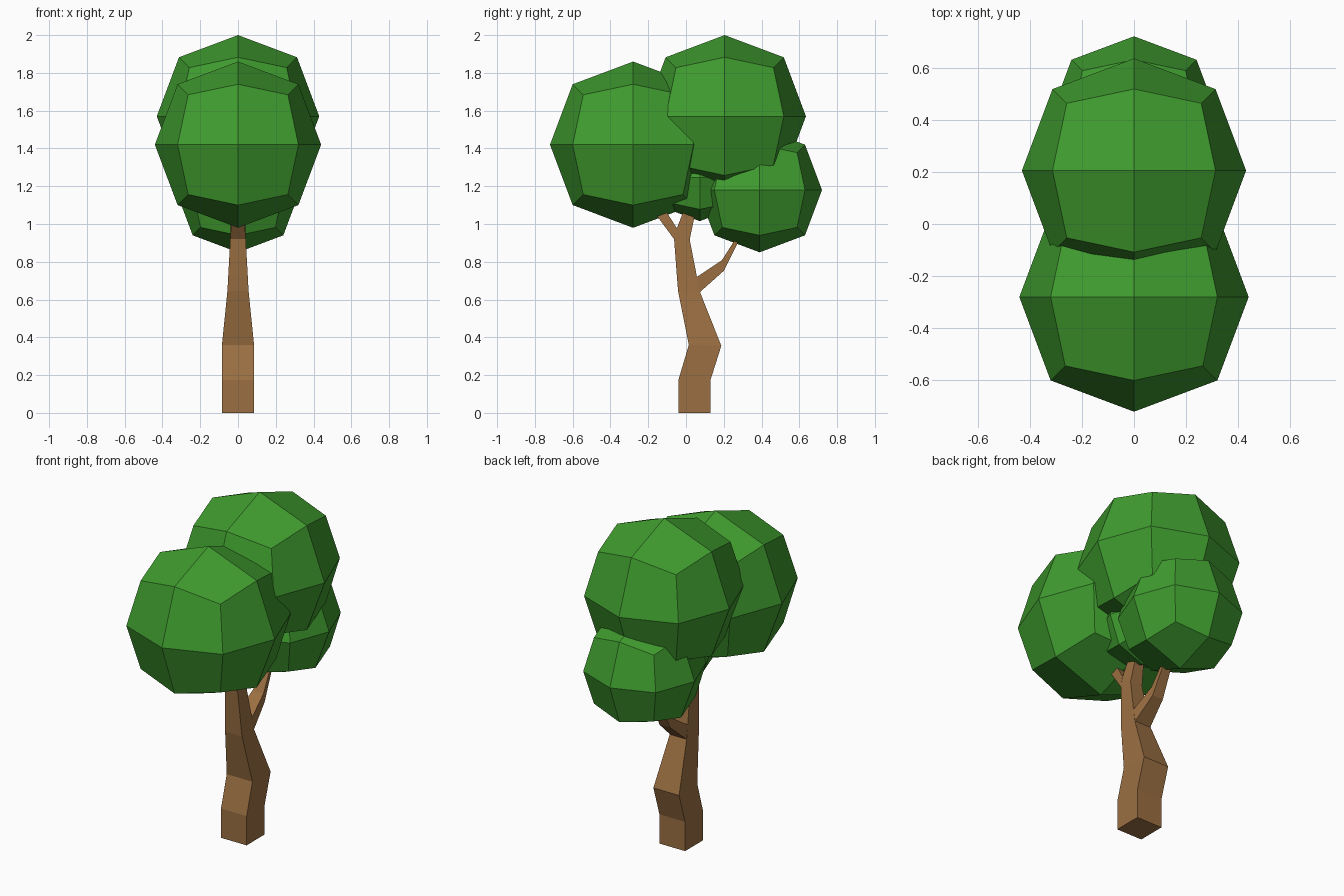
import bpy, bmesh

if "Cube" in bpy.data.objects:
    bpy.data.objects.remove(bpy.data.objects["Cube"])


def material(name, color):
    m = bpy.data.materials.new(name)
    m.diffuse_color = (*color, 1)
    m.use_nodes = True
    m.node_tree.nodes["Principled BSDF"].inputs["Base Color"].default_value = m.diffuse_color
    return m


LEAF = material("leaf_green", (0.05, 0.33, 0.028))
BARK = material("bark_brown", (0.33, 0.16, 0.055))


def finish(name, bm, mat):
    bmesh.ops.recalc_face_normals(bm, faces=bm.faces)
    me = bpy.data.meshes.new(name)
    bm.to_mesh(me)
    bm.free()
    me.materials.append(mat)
    bpy.context.collection.objects.link(bpy.data.objects.new(name, me))


def foliage(name, y, z, r):
    """Rounded cube with a 2 x 2 grid on every side."""
    bm = bmesh.new()
    bmesh.ops.create_cube(bm, size=2)
    bmesh.ops.subdivide_edges(bm, edges=bm.edges[:], cuts=1, use_grid_fill=True)
    scale = {1: 1.0, 2: 0.727, 3: 0.6}   # face centre, edge middle, corner
    for v in bm.verts:
        v.co *= r * scale[sum(abs(c) > 0.5 for c in v.co)]
        v.co.y += y
        v.co.z += z
    finish(name, bm, LEAF)


def limb(name, rings, cap_start=False):
    """Four-sided limb; each ring is (y, z) of two edges and a half width in x."""
    bm = bmesh.new()
    loops = []
    for (y0, z0), (y1, z1), hx in rings:
        pts = [(-hx, y0, z0), (hx, y0, z0), (hx, y1, z1), (-hx, y1, z1)]
        loops.append([bm.verts.new(p) for p in pts])
    for a, b in zip(loops, loops[1:]):
        for i in range(4):
            j = (i + 1) % 4
            bm.faces.new((a[i], a[j], b[j], b[i]))
    bm.faces.new(loops[-1])
    if cap_start:
        bm.faces.new(loops[0])
    bmesh.ops.remove_doubles(bm, verts=bm.verts, dist=1e-5)
    finish(name, bm, BARK)


# Bent trunk running up into the middle branch
limb("trunk", [
    ((-0.04, 0), (0.13, 0), 0.085),
    ((-0.04, 0.175), (0.13, 0.175), 0.085),
    ((0.015, 0.36), (0.187, 0.355), 0.085),
    ((-0.042, 0.645), (0.074, 0.64), 0.056),
    ((-0.048, 0.72), (0.058, 0.72), 0.052),
    ((-0.063, 0.92), (0.02, 0.915), 0.041),
    ((-0.048, 0.978), (0.021, 0.925), 0.04),
    ((0.01, 1.13), (0.06, 1.11), 0.025),
], cap_start=True)

# Front branch
limb("front_branch", [
    ((-0.063, 0.92), (-0.048, 0.978), 0.041),
    ((-0.148, 1.035), (-0.095, 1.05), 0.033),
    ((-0.2, 1.12), (-0.16, 1.14), 0.025),
])

# Rear branch, bent upwards
limb("rear_branch", [
    ((0.058, 0.72), (0.074, 0.64), 0.053),
    ((0.19, 0.808), (0.2, 0.752), 0.036),
    ((0.255, 0.91), (0.277, 0.905), 0.028),
    ((0.32, 1.02), (0.345, 1.02), 0.022),
])

# Leaf clumps
foliage("front_foliage", -0.28, 1.42, 0.44)
foliage("top_foliage", 0.205, 1.57, 0.43)
foliage("rear_foliage", 0.39, 1.18, 0.33)
foliage("middle_foliage", 0.073, 1.245, 0.23)
